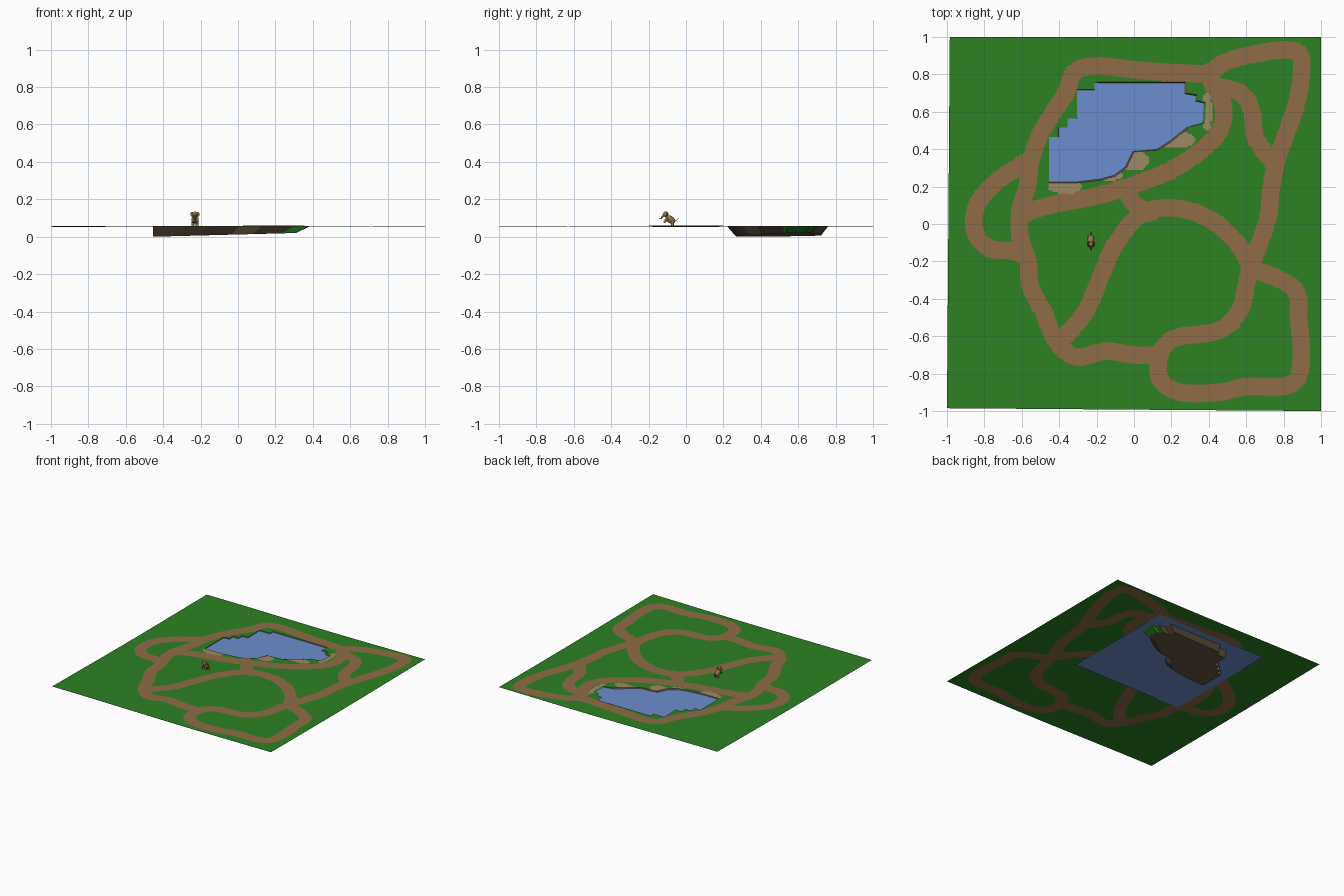
import bpy, bmesh, math
from mathutils import Vector, kdtree

if "Cube" in bpy.data.objects:
    bpy.data.objects.remove(bpy.data.objects["Cube"])

def material(name, rgb):
    m = bpy.data.materials.new(name)
    m.diffuse_color = (*rgb, 1)
    m.use_nodes = True
    m.node_tree.nodes["Principled BSDF"].inputs["Base Color"].default_value = m.diffuse_color
    return m

GRASS = material("grass green", (0.025, 0.22, 0.016))
DIRT = material("path brown", (0.275, 0.15, 0.061))
SAND = material("beach tan", (0.34, 0.25, 0.13))
MUD = material("basin brown", (0.13, 0.09, 0.058))
WATER = material("water blue", (0.147, 0.27, 0.61))
HIDE = material("animal hide brown", (0.30, 0.18, 0.08))
IVORY = material("tusk ivory", (0.75, 0.68, 0.5))

def add_object(name, bm, mats, smooth=False):
    me = bpy.data.meshes.new(name)
    bm.to_mesh(me)
    bm.free()
    ob = bpy.data.objects.new(name, me)
    bpy.context.collection.objects.link(ob)
    for m in mats:
        me.materials.append(m)
    if smooth:
        for p in me.polygons:
            p.use_smooth = True
    return ob

def height(x, y):
    return 0.056 + 0.003 * math.sin(3 * x + 1) * math.cos(2.5 * y)

def make_tree(points):
    tree = kdtree.KDTree(len(points))
    for i, p in enumerate(points):
        tree.insert((p[0], p[1], 0), i)
    tree.balance()
    return tree

# ---- path centre lines ----
samples = []

def add_path(pts):
    """Sample a Catmull-Rom curve through the points."""
    p = [Vector(q) for q in pts]
    p = [2 * p[0] - p[1]] + p + [2 * p[-1] - p[-2]]
    for a, b, c, d in zip(p, p[1:], p[2:], p[3:]):
        n = max(2, int((c - b).length / 0.003))
        for i in range(n + 1):
            t = i / n
            samples.append(0.5 * (2 * b + (c - a) * t + (2 * a - 5 * b + 4 * c - d) * t * t
                                  + (3 * b - a - 3 * c + d) * t ** 3))

# north and west side
add_path([(0.42, 0.80), (0.2, 0.81), (0, 0.825), (-0.2, 0.845), (-0.32, 0.81), (-0.37, 0.69),
          (-0.49, 0.50), (-0.55, 0.34), (-0.57, 0.2), (-0.61, 0.07), (-0.61, -0.06), (-0.58, -0.16)])
# west loop
add_path([(-0.55, 0.35), (-0.73, 0.23), (-0.84, 0.1), (-0.85, -0.04), (-0.77, -0.13), (-0.65, -0.145),
          (-0.57, -0.19), (-0.555, -0.33), (-0.48, -0.48), (-0.42, -0.62), (-0.31, -0.71),
          (-0.15, -0.68), (0, -0.70), (0.12, -0.70)])
# south shore of the pond
add_path([(-0.60, 0.05), (-0.45, 0.10), (-0.2, 0.15), (0, 0.21), (0.2, 0.29), (0.38, 0.41),
          (0.47, 0.53), (0.47, 0.66), (0.40, 0.79)])
# north-east loop
add_path([(0.38, 0.80), (0.5, 0.87), (0.65, 0.91), (0.82, 0.93), (0.895, 0.88), (0.87, 0.65),
          (0.77, 0.36), (0.735, 0.2), (0.715, 0.03), (0.65, -0.16), (0.61, -0.27)])
add_path([(0.42, 0.74), (0.57, 0.70), (0.63, 0.60), (0.65, 0.46), (0.74, 0.33)])
# south-east loop
add_path([(0.62, -0.24), (0.77, -0.29), (0.87, -0.37), (0.88, -0.5), (0.895, -0.7), (0.87, -0.83),
          (0.78, -0.87), (0.6, -0.87), (0.45, -0.90), (0.25, -0.90), (0.14, -0.83), (0.14, -0.70),
          (0.22, -0.61), (0.45, -0.57), (0.56, -0.47), (0.60, -0.33), (0.62, -0.22)])
# centre loop
add_path([(0.62, -0.22), (0.55, -0.1), (0.43, 0.01), (0.3, 0.07), (0.15, 0.085), (0.02, 0.04),
          (-0.1, -0.11), (-0.17, -0.26), (-0.25, -0.45), (-0.36, -0.59), (-0.42, -0.60)])
add_path([(-0.05, 0.19), (0.0, 0.11), (0.09, 0.06)])
path_tree = make_tree(samples)
PATH_R = 0.047

# ---- pond rim ----
RIM = [(-0.455, 0.22), (-0.30, 0.22), (-0.17, 0.235), (-0.1, 0.255), (-0.04, 0.3), (0.0, 0.385),
       (0.13, 0.395), (0.2, 0.44), (0.3, 0.52), (0.38, 0.54), (0.385, 0.65), (0.34, 0.66),
       (0.34, 0.69), (0.28, 0.70), (0.28, 0.76), (-0.21, 0.76), (-0.21, 0.72), (-0.305, 0.72),
       (-0.305, 0.565), (-0.355, 0.565), (-0.355, 0.515), (-0.405, 0.515), (-0.405, 0.465),
       (-0.455, 0.465)]
EDGES = list(zip(RIM, RIM[1:] + RIM[:1]))
rim_tree = make_tree([Vector(a).lerp(Vector(b), i / 100) for a, b in EDGES for i in range(100)])

def in_pond(x, y):
    return sum((a[1] > y) != (b[1] > y) and x < a[0] + (y - a[1]) / (b[1] - a[1]) * (b[0] - a[0])
               for a, b in EDGES) % 2 == 1

# sandy shore patches: centre x, y and radii
BEACHES = [(-0.37, 0.20, 0.09, 0.04), (0.0, 0.34, 0.08, 0.055), (0.21, 0.45, 0.12, 0.045),
           (0.39, 0.60, 0.03, 0.10), (-0.13, 0.26, 0.07, 0.03)]

# ---- ground sheet: fine grid snapped to the path edges and the pond rim ----
N = 200
bm = bmesh.new()
bmesh.ops.create_grid(bm, x_segments=N, y_segments=N, size=1)
for v in bm.verts:
    x, y = v.co.x, v.co.y
    if x < 0:
        v.co.x *= 1 - 0.0075 * (y + 1)
    if y < 0:
        v.co.y *= 1 - 0.0075 * (1 - x)
    near, _, d = path_tree.find(v.co)
    if abs(d - PATH_R) < 0.0055:
        v.co = near + (v.co - near) * (PATH_R / d)
    near, _, d = rim_tree.find(v.co)
    if d < 0.0055:
        v.co = near
hole = []
for f in bm.faces:
    c = f.calc_center_median()
    if in_pond(c.x, c.y):
        hole.append(f)
    elif any(((c.x - x) / a) ** 2 + ((c.y - y) / b) ** 2 < 1 for x, y, a, b in BEACHES):
        f.material_index = 2
    elif path_tree.find(c)[2] < PATH_R:
        f.material_index = 1
bmesh.ops.delete(bm, geom=hole, context='FACES')
for v in bm.verts:
    v.co.z = height(v.co.x, v.co.y)
add_object("ground", bm, [GRASS, DIRT, SAND])

# ---- pond basin: rim lofted down to a sloping floor ----
bm = bmesh.new()
top = [bm.verts.new((x, y, height(x, y))) for x, y in RIM]
low = []
for x, y in RIM:
    t = (x + 0.455) / 0.84
    low.append(bm.verts.new((x - 0.075 * t, 0.495 + (y - 0.49) * 0.84, 0.02 * t)))
for i in range(len(RIM)):
    j = (i + 1) % len(RIM)
    f = bm.faces.new((top[j], top[i], low[i], low[j]))
    if f.calc_center_median().x > 0.3:
        f.material_index = 1
bm.faces.new(low)
add_object("pond_basin", bm, [MUD, GRASS])

# ---- water sheet ----
bm = bmesh.new()
bm.faces.new([bm.verts.new((x, y, 0.05)) for x, y in
              ((-0.58, -0.175), (0.425, -0.175), (0.425, 0.815), (-0.58, 0.815))])
add_object("water", bm, [WATER])

# ---- small rearing elephant ----
AX, AY, AZ = -0.23, 0.0, 0.056

def ball(name, loc, size, tilt=0):
    bm = bmesh.new()
    bmesh.ops.create_uvsphere(bm, u_segments=14, v_segments=9, radius=1)
    ob = add_object(name, bm, [HIDE], True)
    ob.location = (AX + loc[0], AY + loc[1], AZ + loc[2])
    ob.scale = size
    ob.rotation_euler.x = tilt

def limb(name, pts, r1, r2, mat=HIDE):
    """Tapered tube along a few points."""
    cu = bpy.data.curves.new(name, 'CURVE')
    cu.dimensions = '3D'
    cu.bevel_depth = 1
    cu.bevel_resolution = 1
    cu.use_fill_caps = True
    sp = cu.splines.new('POLY')
    sp.points.add(len(pts) - 1)
    for i, p in enumerate(pts):
        sp.points[i].co = (AX + p[0], AY + p[1], AZ + p[2], 1)
        sp.points[i].radius = r1 + (r2 - r1) * i / (len(pts) - 1)
    cu.materials.append(mat)
    bpy.context.collection.objects.link(bpy.data.objects.new(name, cu))

ball("body", (0, -0.083, 0.036), (0.018, 0.029, 0.019), math.radians(-35))
ball("head", (0, -0.108, 0.064), (0.013, 0.014, 0.016))
limb("trunk", [(0, -0.118, 0.062), (0, -0.128, 0.050), (0, -0.134, 0.040), (0, -0.141, 0.042)], 0.006, 0.003)
limb("tail", [(0, -0.06, 0.030), (0, -0.048, 0.034), (0, -0.038, 0.042)], 0.002, 0.0012)
for s, side in ((-1, "left"), (1, "right")):
    ball("ear_" + side, (s * 0.016, -0.10, 0.064), (0.008, 0.004, 0.013))
    limb("hind_leg_" + side, [(s * 0.011, -0.072, 0.028), (s * 0.012, -0.073, 0.0)], 0.009, 0.008)
    limb("front_leg_" + side, [(s * 0.011, -0.10, 0.042), (s * 0.012, -0.112, 0.026), (s * 0.012, -0.118, 0.020)],
         0.008, 0.006)
    limb("tusk_" + side, [(s * 0.007, -0.117, 0.056), (s * 0.008, -0.128, 0.054)], 0.002, 0.001, IVORY)
